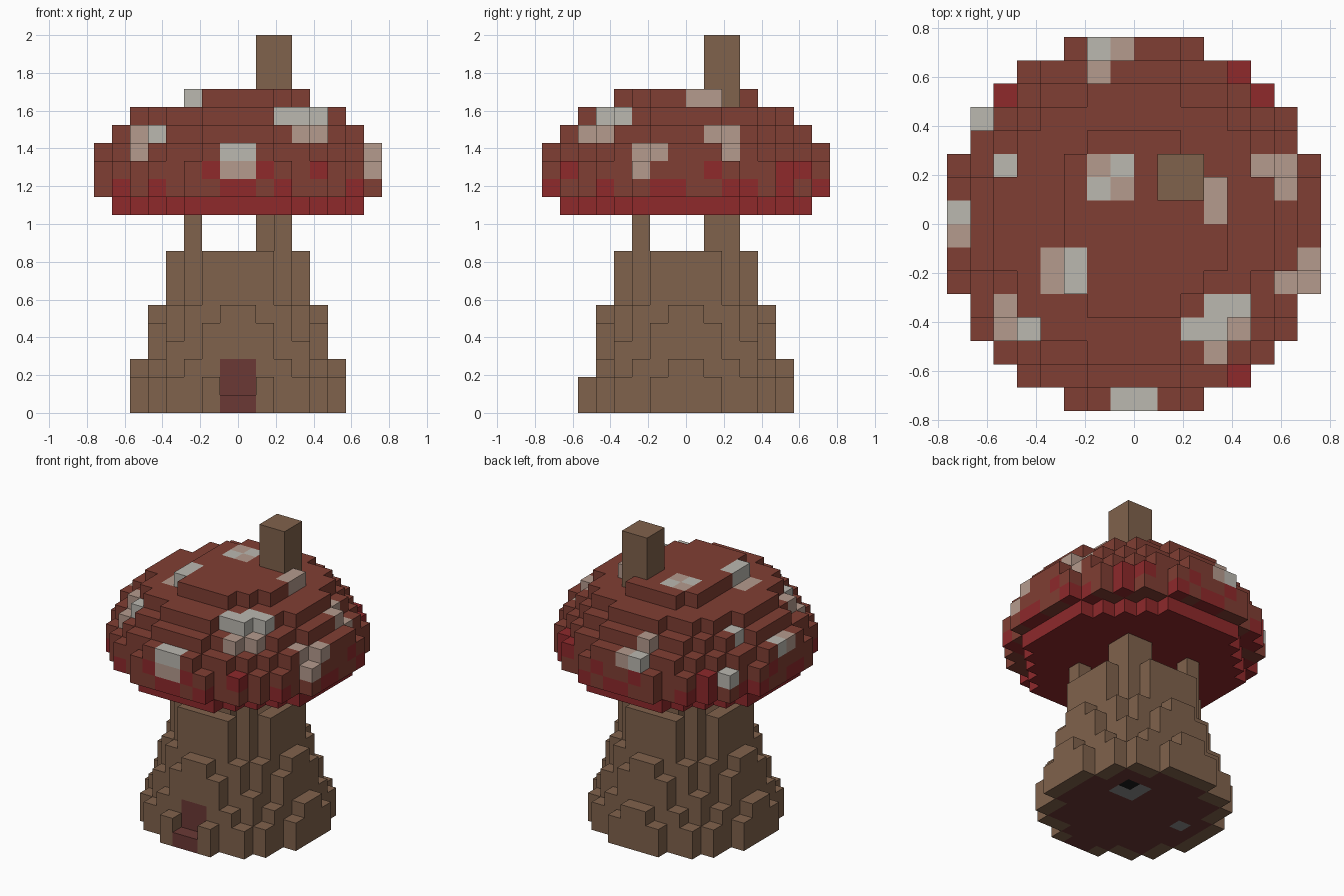
import bpy
import bmesh
from math import hypot
from mathutils import Vector

default_cube = bpy.data.objects.get("Cube")
if default_cube:
    bpy.data.objects.remove(default_cube, do_unlink=True)

UNIT = 2 / 21  # edge of one block


def make_material(name, hex_code):
    def linear(c):
        return c / 12.92 if c <= 0.04045 else ((c + 0.055) / 1.055) ** 2.4
    rgb = [linear(int(hex_code[i:i + 2], 16) / 255) for i in (0, 2, 4)]
    mat = bpy.data.materials.new(name)
    mat.use_nodes = True
    mat.diffuse_color = (*rgb, 1)
    shader = mat.node_tree.nodes["Principled BSDF"]
    shader.inputs["Base Color"].default_value = (*rgb, 1)
    shader.inputs["Roughness"].default_value = 0.9
    return mat


MATERIALS = {name: make_material(name, code) for name, code in {
    "brown bark": "80624C", "russet cap": "803E33", "bright red": "8E292B",
    "pale spot": "BBB8B0", "pink spot": "B59B8D", "maroon wood": "6B3935",
    "grey stone": "8C8C8C", "black soot": "1A1A1A"}.items()}

SIDES = [Vector(s) for s in
         ((1, 0, 0), (-1, 0, 0), (0, 1, 0), (0, -1, 0), (0, 0, 1), (0, 0, -1))]


def build_blocks(name, blocks):
    """Skin a dictionary {(x, y, z): colour name} with its exposed faces."""
    used = sorted(set(blocks.values()))
    bm = bmesh.new()
    corners = {}

    def corner(point):
        key = tuple(round(c) for c in point)
        if key not in corners:
            corners[key] = bm.verts.new(Vector(key) * UNIT)
        return corners[key]

    for cell, colour in blocks.items():
        centre = Vector(cell) + Vector((0.5, 0.5, 0.5))
        for n in SIDES:
            if tuple(int(c + d) for c, d in zip(cell, n)) in blocks:
                continue
            u = Vector((n.y, n.z, n.x)) / 2
            v = n.cross(u)
            mid = centre + n / 2
            face = bm.faces.new([corner(mid + p) for p in
                                 (u + v, v - u, -u - v, u - v)])
            face.material_index = used.index(colour)
    mesh = bpy.data.meshes.new(name)
    bm.to_mesh(mesh)
    bm.free()
    for colour in used:
        mesh.materials.append(MATERIALS[colour])
    obj = bpy.data.objects.new(name, mesh)
    bpy.context.collection.objects.link(obj)
    return obj


def radius(x, y):
    return hypot(x + 0.5, y + 0.5)


def box(xs, ys, zs, colour):
    return {(x, y, z): colour for x in xs for y in ys for z in zs}


GRID = [(x, y) for x in range(-8, 8) for y in range(-8, 8)]

# Trunk: a hollow stump whose outer rings step down with a ragged rim
OUTER_RIM = (3, 2, 3, 2, 2, 2)
MIDDLE_RIM = (6, 5, 6, 4, 4, 4)
trunk = {}
for x, y in GRID:
    r = radius(x, y)
    if r >= 6:
        continue
    nearest = int(min(abs(x + 0.5), abs(y + 0.5)))
    if r < 3:
        height = 1
    elif r < 4:
        height = 9
    else:
        height = MIDDLE_RIM[nearest] if r < 5 else OUTER_RIM[nearest]
    for z in range(height):
        trunk[x, y, z] = "maroon wood" if z == 0 and r < 5 else "brown bark"

# Doorway with a low doorstep in front
for x in (-1, 0):
    for z in range(3):
        trunk[x, -5, z] = "maroon wood"
        trunk.pop((x, -6, z), None)
    trunk[x, -6, 0] = "maroon wood"

# Hearth and loose stone set in the floor
trunk.update(box((1, 2), (1, 2), (0,), "grey stone"))
trunk[2, 2, 0] = "black soot"
trunk[-4, 0, 0] = "grey stone"
build_blocks("trunk", trunk)

# Corner posts holding up the cap
for label, x, y in (("front_right", -3, -3), ("front_left", 2, -3),
                    ("back_right", -3, 2)):
    build_blocks(label + "_post", box([x], [y], (9, 10), "brown bark"))

# Chimney rising through the cap
build_blocks("chimney", box((1, 2), (1, 2), range(9, 21), "brown bark"))

# Cap: stacked discs
LAYER_RADII = {11: 7, 12: 8, 13: 7.95, 14: 7.75, 15: 6.9, 16: 6, 17: 4}
cap = {}
for z, limit in LAYER_RADII.items():
    for x, y in GRID:
        if radius(x, y) < limit and not (z == 17 and x < -3):
            cap[x, y, z] = "bright red" if z == 11 else "russet cap"

# Red patches creeping up from the lower edge
FRONT_RED = {12: (-5, -1, 0, 2, 6, 7), 13: (-2, 1, 4)}
SIDE_RED = {12: (-5, -2, -1, 2, 3, 5), 13: (-7, 1)}
for (x, y, z) in cap:
    if z in FRONT_RED and radius(x, y) > 7:
        facing_y = abs(y + 0.5) > abs(x + 0.5)
        if (x in FRONT_RED[z]) if facing_y else (y in SIDE_RED[z]):
            cap[x, y, z] = "bright red"
for x, y in ((-6, 5), (5, 5), (4, -7)):
    cap[x, y, 13] = "bright red"

# Spots on the uppermost block of each listed column
SPOTS = {
    "pale spot": ((-2, 7), (-7, 4), (-6, 2), (-8, 0), (-1, 2), (-2, 1),
                  (-3, -3), (-3, -2), (-5, -5), (2, -5), (3, -4), (4, -4),
                  (3, -5), (-1, -8), (0, -8)),
    "pink spot": ((-1, 7), (-2, 6), (-8, -1), (-2, 2), (-1, 1), (3, 0),
                  (3, 1), (5, 2), (6, 2), (6, 1), (7, -2), (7, -3), (6, -3),
                  (-4, -2), (-4, -3), (-6, -4), (-6, -5), (4, -5), (3, -6))}
for colour, columns in SPOTS.items():
    for x, y in columns:
        top = max(z for z in LAYER_RADII if (x, y, z) in cap)
        cap[x, y, top] = colour
for x in (-1, 0):
    cap[x, -8, 13] = "pink spot"
build_blocks("mushroom_cap", cap)
